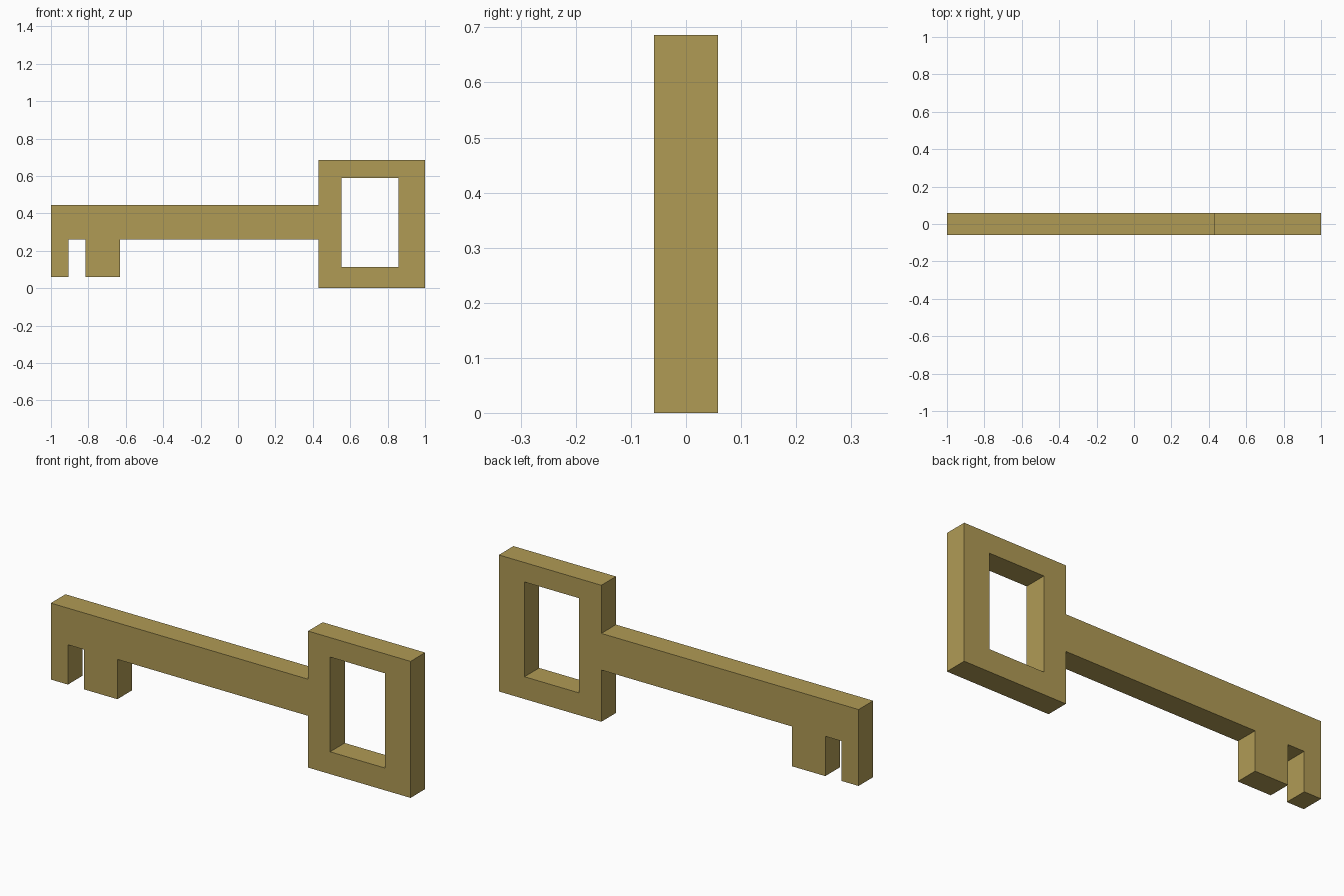
import bpy, bmesh, math
from mathutils import Matrix

cube = bpy.data.objects.get("Cube")
if cube:
    bpy.data.objects.remove(cube, do_unlink=True)

# Old brass colour
brass = bpy.data.materials.new("old_brass")
brass.use_nodes = True
colour = (0.434, 0.328, 0.091, 1)
brass.diffuse_color = colour
brass.node_tree.nodes["Principled BSDF"].inputs["Base Color"].default_value = colour

# Main levels of the key
HALF_DEPTH = 0.058
BOW_X, BOW_TOP = 0.43, 0.686
SHAFT_LOW, SHAFT_TOP = 0.26, 0.444
TOOTH_LOW = 0.06


def add_loop(curve, points):
    """Add a closed straight-sided loop to a flat curve."""
    spline = curve.splines.new('POLY')
    spline.points.add(len(points) - 1)
    for point, (x, z) in zip(spline.points, points):
        point.co = (x, z, 0, 1)
    spline.use_cyclic_u = True


def rectangle(x0, x1, z0, z1):
    return [(x0, z0), (x1, z0), (x1, z1), (x0, z1)]


# Each tooth drops from the underside of the shaft
teeth = []
for left, right in [(-1.0, -0.905), (-0.815, -0.63)]:
    teeth += [(left, SHAFT_LOW), (left, TOOTH_LOW),
              (right, TOOTH_LOW), (right, SHAFT_LOW)]

# Outline: teeth, bow, then back along the top of the shaft
outline = teeth[1:] + [
    (BOW_X, SHAFT_LOW), (BOW_X, 0), (1, 0), (1, BOW_TOP),
    (BOW_X, BOW_TOP), (BOW_X, SHAFT_TOP), (-1, SHAFT_TOP)]

profile = bpy.data.curves.new("key_profile", 'CURVE')
profile.dimensions = '2D'
profile.fill_mode = 'BOTH'
profile.extrude = HALF_DEPTH
add_loop(profile, outline)
add_loop(profile, rectangle(0.553, 0.857, 0.112, 0.588))  # bow opening

# Turn the filled profile into one solid, upright mesh
helper = bpy.data.objects.new("profile_helper", profile)
bpy.context.collection.objects.link(helper)
bpy.context.view_layer.update()
graph = bpy.context.evaluated_depsgraph_get()
mesh = bpy.data.meshes.new_from_object(helper.evaluated_get(graph))
bpy.data.objects.remove(helper, do_unlink=True)

bm = bmesh.new()
bm.from_mesh(mesh)
bmesh.ops.transform(bm, matrix=Matrix.Rotation(math.pi / 2, 4, 'X'), verts=bm.verts)
bmesh.ops.remove_doubles(bm, verts=bm.verts, dist=0.0001)
bmesh.ops.recalc_face_normals(bm, faces=bm.faces)
for face in bm.faces:
    face.smooth = False
    face.material_index = 0
bm.to_mesh(mesh)
bm.free()

mesh.materials.clear()
mesh.materials.append(brass)
mesh.name = "key"
key = bpy.data.objects.new("key", mesh)
bpy.context.collection.objects.link(key)
